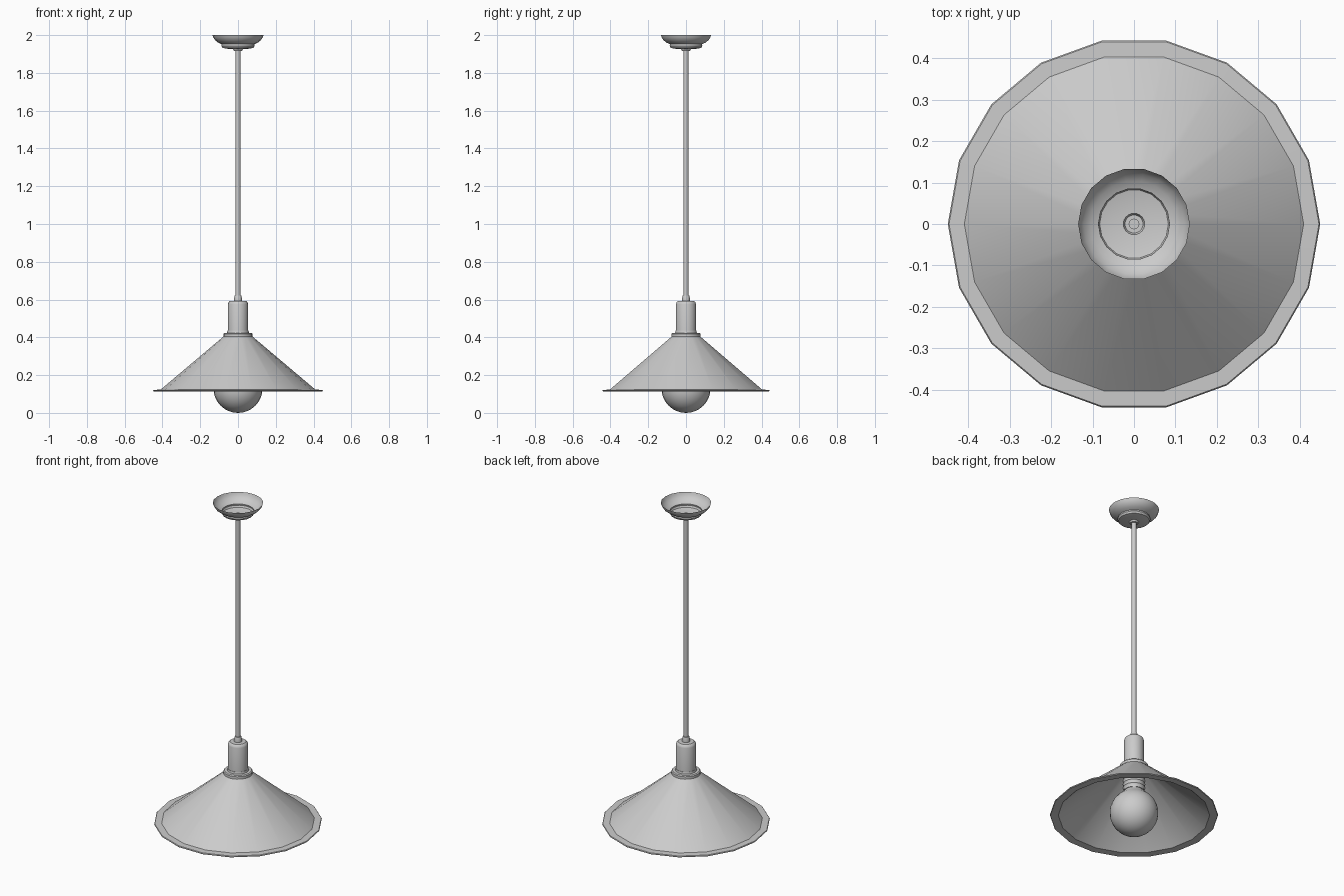
import bpy, math

if "Cube" in bpy.data.objects:
    bpy.data.objects.remove(bpy.data.objects["Cube"])

SIDES = 18


def lathe(name, profile, sides=SIDES, angle=35):
    """Spin a (radius, z) profile around the z axis; radius 0 makes a pole."""
    verts, rings, faces = [], [], []
    for r, z in profile:
        n = 1 if r == 0 else sides
        rings.append([len(verts) + i for i in range(n)])
        for i in range(n):
            a = 2 * math.pi * i / sides
            verts.append((r * math.cos(a), r * math.sin(a), z))
    for lo, hi in zip(rings, rings[1:]):
        for i in range(sides):
            j = (i + 1) % sides
            quad = [lo[i % len(lo)], lo[j % len(lo)], hi[j % len(hi)], hi[i % len(hi)]]
            faces.append(list(dict.fromkeys(quad)))
    mesh = bpy.data.meshes.new(name)
    mesh.from_pydata(verts, [], faces)
    obj = bpy.data.objects.new(name, mesh)
    bpy.context.collection.objects.link(obj)
    bpy.ops.object.select_all(action='DESELECT')
    obj.select_set(True)
    bpy.context.view_layer.objects.active = obj
    bpy.ops.object.shade_smooth_by_angle(angle=math.radians(angle))
    return obj


# Open conical shade with a flat rim: inside, edge, then outside
lathe("shade", [(0.045, 0.402), (0.072, 0.398), (0.405, 0.116), (0.447, 0.114),
                (0.45, 0.118), (0.447, 0.122), (0.41, 0.123), (0.076, 0.405)])

# Collar where the shade meets the socket
lathe("collar", [(0.045, 0.402), (0.078, 0.402), (0.078, 0.418),
                 (0.073, 0.423), (0.058, 0.424), (0.056, 0.435), (0.045, 0.435)])

# Socket housing with a rounded top and cord grip
lathe("socket", [(0, 0.42), (0.054, 0.42), (0.054, 0.575), (0.051, 0.585),
                 (0.043, 0.592), (0.021, 0.593), (0.021, 0.608),
                 (0.017, 0.622), (0, 0.622)])

# Hanging cord
lathe("cord", [(0, 0.60), (0.013, 0.60), (0.013, 1.935), (0, 1.935)], sides=12)

# Ceiling canopy, open at the top
lathe("canopy", [(0.012, 1.917), (0.022, 1.917), (0.026, 1.926), (0.060, 1.928),
                 (0.083, 1.933), (0.088, 1.943), (0.086, 1.952),
                 (0.105, 1.960), (0.122, 1.974), (0.131, 1.988), (0.135, 2.0)])

# Lamp holder under the shade, with a few ridges
holder = [(0, 0.262), (0.056, 0.262)]
for i in range(4):
    z = 0.275 + i * 0.022
    holder += [(0.056, z), (0.061, z + 0.008), (0.056, z + 0.016)]
lathe("lamp_holder", holder + [(0.056, 0.41), (0, 0.41)])

# Globe bulb narrowing to its neck
globe = [(0, 0.0)]
for i in range(1, 14):
    t = math.radians(-90 + i * 11)
    globe.append((0.13 * math.cos(t), 0.13 + 0.13 * math.sin(t)))
lathe("bulb", globe + [(0.052, 0.262), (0.05, 0.275), (0, 0.275)], sides=24)
